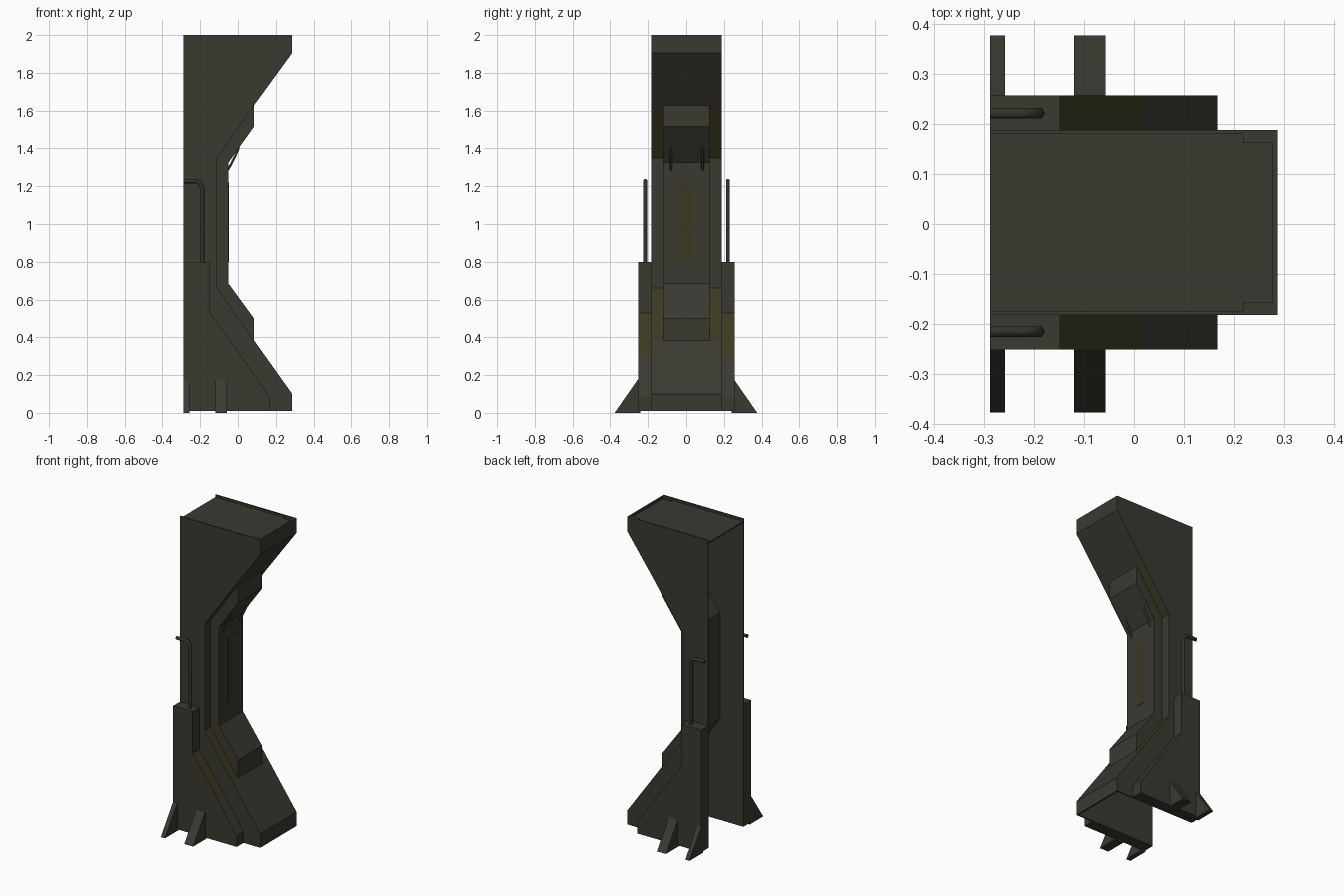
import bpy, bmesh, math

if "Cube" in bpy.data.objects:
    bpy.data.objects.remove(bpy.data.objects["Cube"])


def material(name, rgb):
    m = bpy.data.materials.new(name)
    m.diffuse_color = (*rgb, 1)
    m.use_nodes = True
    m.node_tree.nodes["Principled BSDF"].inputs["Base Color"].default_value = m.diffuse_color
    return m


GREY = material("dark grey metal", (0.042, 0.041, 0.031))
OLIVE = material("olive stain", (0.044, 0.041, 0.016))
DARK = material("pipe grey", (0.032, 0.032, 0.027))


def prism(name, pts, a, b, axis="y", olive_edges=(), mat=GREY):
    """Extrude a closed outline along y (points are x,z) or x (points are y,z)."""
    def place(p, t):
        return (p[0], t, p[1]) if axis == "y" else (t, p[0], p[1])
    bm = bmesh.new()
    lo = [bm.verts.new(place(p, a)) for p in pts]
    hi = [bm.verts.new(place(p, b)) for p in pts]
    bm.faces.new(lo)
    bm.faces.new(hi[::-1])
    n = len(pts)
    for i in range(n):
        j = (i + 1) % n
        f = bm.faces.new((lo[i], hi[i], hi[j], lo[j]))
        if i in olive_edges:
            f.material_index = 1
    bmesh.ops.recalc_face_normals(bm, faces=bm.faces)
    me = bpy.data.meshes.new(name)
    bm.to_mesh(me)
    bm.free()
    me.materials.append(mat)
    me.materials.append(OLIVE)
    ob = bpy.data.objects.new(name, me)
    bpy.context.collection.objects.link(ob)
    return ob


def box(name, x0, x1, y0, y1, z0, z1, mat=GREY):
    return prism(name, [(x0, z0), (x1, z0), (x1, z1), (x0, z1)], y0, y1, mat=mat)


def tube(name, pts, r):
    cu = bpy.data.curves.new(name, "CURVE")
    cu.dimensions = "3D"
    cu.bevel_depth = r
    cu.bevel_resolution = 1
    cu.use_fill_caps = True
    sp = cu.splines.new("POLY")
    sp.points.add(len(pts) - 1)
    for p, c in zip(sp.points, pts):
        p.co = (*c, 1)
    cu.materials.append(DARK)
    ob = bpy.data.objects.new(name, cu)
    bpy.context.collection.objects.link(ob)


C = 0.003            # the body sits very slightly off centre
W = 0.185            # body half width
T = 0.008            # sheet thickness
BACK = -0.288

# Curved-in front outline, bottom to top
front = [(0.287, 0.01), (0.287, 0.10), (0.085, 0.384), (-0.11, 0.66),
         (-0.11, 1.35), (0.085, 1.628), (0.287, 1.905), (0.287, 2.0)]

# Hollow shell: two side plates, front sheet, recessed top; back and bottom open
for s, label in ((-1, "front"), (1, "back")):
    y = C + s * W
    prism("side_plate_" + label, [(BACK, 0.01)] + front + [(BACK, 2.0)], y - s * T, y)
inner = [(x - 0.01, z) for x, z in reversed(front)]
prism("front_sheet", front + inner, C - W + T, C + W - T, olive_edges=(2, 4))
box("top_plate", BACK, 0.277, C - W + T, C + W - T, 1.975, 1.985)
for s in (-1, 1):
    y = C + s * (W - T)
    box("top_corner_block", 0.218, 0.277, min(y, y - s * 0.018), max(y, y - s * 0.018),
        1.96, 1.999)

# Raised centre insert following the front outline
insert = [(0.085, 0.384), (0.085, 0.50), (-0.05, 0.685), (-0.05, 1.325),
          (0.085, 1.515), (0.085, 1.628), (-0.11, 1.35), (-0.11, 0.66)]
prism("centre_insert", insert, -0.122, 0.124)
box("centre_strip", -0.05, -0.047, -0.035, 0.033, 0.80, 1.22, OLIVE)

# Short cables bridging the upper corner of the insert
for y in (-0.08, 0.087):
    tube("corner_cable", [(-0.055, y, 1.285), (-0.04, y, 1.31), (-0.012, y, 1.365),
                          (0.005, y, 1.405)], 0.007)

# Lower side panels, pipes and feet on both sides
panel = [(BACK, 0.01), (0.167, 0.01), (0.167, 0.085), (0.022, 0.295),
         (-0.148, 0.53), (-0.148, 0.80), (BACK, 0.80)]
for s in (-1, 1):
    prism("side_panel", panel, C + s * W, C + s * 0.254, olive_edges=(3,))
    y = C + s * 0.218
    bend = [(-0.23 + 0.04 * math.cos(a), y, 1.187 + 0.04 * math.sin(a))
            for a in [math.radians(d) for d in range(0, 91, 18)]]
    tube("side_pipe", [(-0.19, y, 0.78)] + bend + [(BACK, y, 1.227)], 0.012)
    foot = [(s * 0.24, 0.0), (s * 0.377, 0.0), (s * 0.253, 0.178), (s * 0.24, 0.178)]
    prism("rear_foot", foot, BACK, -0.258, axis="x")
    prism("middle_foot", foot, -0.12, -0.057, axis="x")
